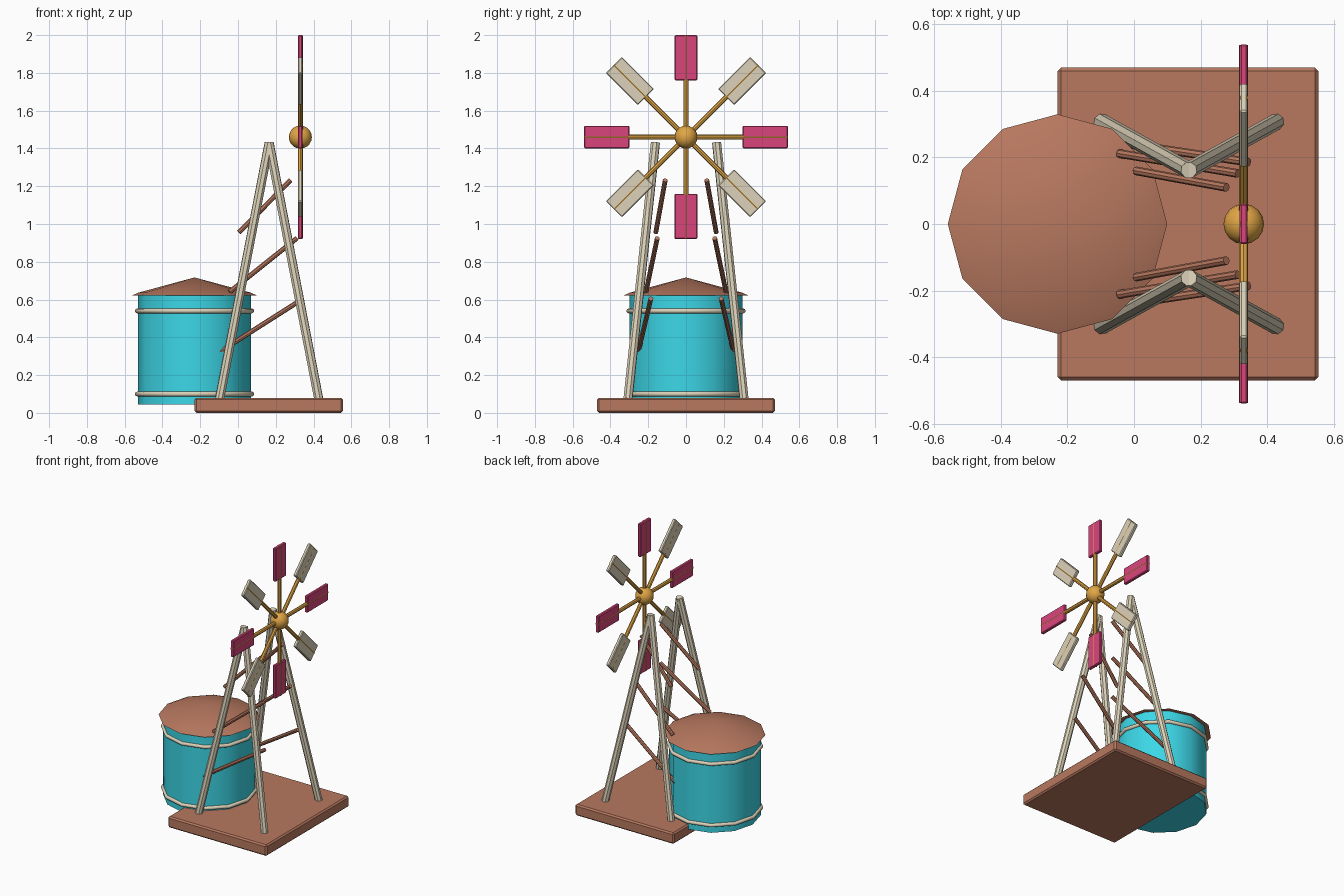
import bpy, bmesh, math
from mathutils import Vector, Matrix

if "Cube" in bpy.data.objects:
    bpy.data.objects.remove(bpy.data.objects["Cube"])


def material(name, rgb):
    m = bpy.data.materials.new(name)
    m.diffuse_color = (*rgb, 1)
    m.use_nodes = True
    m.node_tree.nodes["Principled BSDF"].inputs["Base Color"].default_value = m.diffuse_color
    return m


BROWN = material("brown_wood", (0.48, 0.19, 0.115))
CREAM = material("cream_wood", (0.72, 0.65, 0.49))
CYAN = material("cyan_paint", (0.045, 0.68, 0.80))
GOLD = material("gold_metal", (0.75, 0.38, 0.06))
PINK = material("pink_paint", (0.70, 0.06, 0.20))


def make(name, bm, mat, smooth=None):
    bmesh.ops.recalc_face_normals(bm, faces=bm.faces)
    me = bpy.data.meshes.new(name)
    bm.to_mesh(me)
    bm.free()
    ob = bpy.data.objects.new(name, me)
    bpy.context.collection.objects.link(ob)
    me.materials.append(mat)
    if smooth:
        bpy.ops.object.select_all(action='DESELECT')
        bpy.context.view_layer.objects.active = ob
        ob.select_set(True)
        bpy.ops.object.shade_smooth_by_angle(angle=math.radians(smooth))
    return ob


def rod(name, a, b, r, mat, sides=8):
    a, b = Vector(a), Vector(b)
    d = b - a
    bm = bmesh.new()
    bmesh.ops.create_cone(bm, cap_ends=True, segments=sides, radius1=r, radius2=r,
                          depth=d.length,
                          matrix=Matrix.Translation((a + b) / 2) @ d.to_track_quat('Z', 'Y').to_matrix().to_4x4())
    return make(name, bm, mat)


def box(name, size, matrix, mat, bevel):
    bm = bmesh.new()
    bmesh.ops.create_cube(bm, size=1, matrix=Matrix.Diagonal((*size, 1)))
    bmesh.ops.bevel(bm, geom=bm.edges[:], offset=bevel, segments=1, affect='EDGES')
    bm.transform(matrix)
    return make(name, bm, mat)


def lathe(name, profile, center, mat, sides=12, closed=False, smooth=35):
    bm = bmesh.new()
    pts = [bm.verts.new((r, 0, z)) for r, z in profile]
    pairs = list(zip(pts, pts[1:])) + ([(pts[-1], pts[0])] if closed else [])
    edges = [bm.edges.new(p) for p in pairs]
    bmesh.ops.spin(bm, geom=pts + edges, axis=(0, 0, 1), cent=(0, 0, 0),
                   angle=math.tau, steps=sides, use_merge=True)
    bmesh.ops.remove_doubles(bm, verts=bm.verts, dist=1e-5)
    bm.transform(Matrix.Translation(center))
    return make(name, bm, mat, smooth)


# Base slab
box("base", (0.785, 0.94, 0.08), Matrix.Translation((0.1625, 0, 0.04)), BROWN, 0.01)

# Water tank, its hoops and conical roof
TX = -0.23
lathe("tank", [(0, 0.045), (0.3, 0.045), (0.3, 0.627), (0, 0.627)], (TX, 0, 0), CYAN)
for i, z in enumerate((0.10, 0.54)):
    ring = [(0.303 + 0.013 * math.cos(k * math.tau / 8), z + 0.013 * math.sin(k * math.tau / 8))
            for k in range(8)]
    lathe(f"tank_hoop_{i + 1}", ring, (TX, 0, 0), CREAM, closed=True, smooth=50)
lathe("tank_roof", [(0, 0.622), (0.33, 0.622), (0.296, 0.637), (0, 0.717)], (TX, 0, 0), BROWN)

# Tower legs and braces, mirrored front to back
braces = [((-0.095, 0.252, 0.325), (0.345, 0.186, 0.605)),
          ((-0.045, 0.212, 0.64), (0.312, 0.152, 0.925)),
          ((0.005, 0.16, 0.955), (0.278, 0.11, 1.232))]
for s, side in ((-1, "front"), (1, "back")):
    for dx, end in ((-0.262, "left"), (0.262, "right")):
        rod(f"{side}_{end}_leg", (0.165 + dx, s * 0.307, 0.075), (0.165, s * 0.162, 1.43), 0.025, CREAM)
    for i, (a, b) in enumerate(braces):
        rod(f"{side}_brace_{i + 1}", (a[0], s * a[1], a[2]), (b[0], s * b[1], b[2]), 0.013, BROWN)

# Wheel: hub, spokes and alternating blades
C = Vector((0.33, 0, 1.46))
bm = bmesh.new()
bmesh.ops.create_uvsphere(bm, u_segments=16, v_segments=10, radius=0.061, matrix=Matrix.Translation(C))
make("hub", bm, GOLD, 40)
for i in range(8):
    turn = Matrix.Translation(C) @ Matrix.Rotation(i * math.tau / 8, 4, 'X')
    rod(f"spoke_{i + 1}", C, turn @ Vector((0, 0, 0.538)), 0.0135, GOLD)
    box(f"blade_{i + 1}", (0.024, 0.12, 0.24), turn @ Matrix.Translation((0, 0, 0.42)),
        CREAM if i % 2 else PINK, 0.005)
